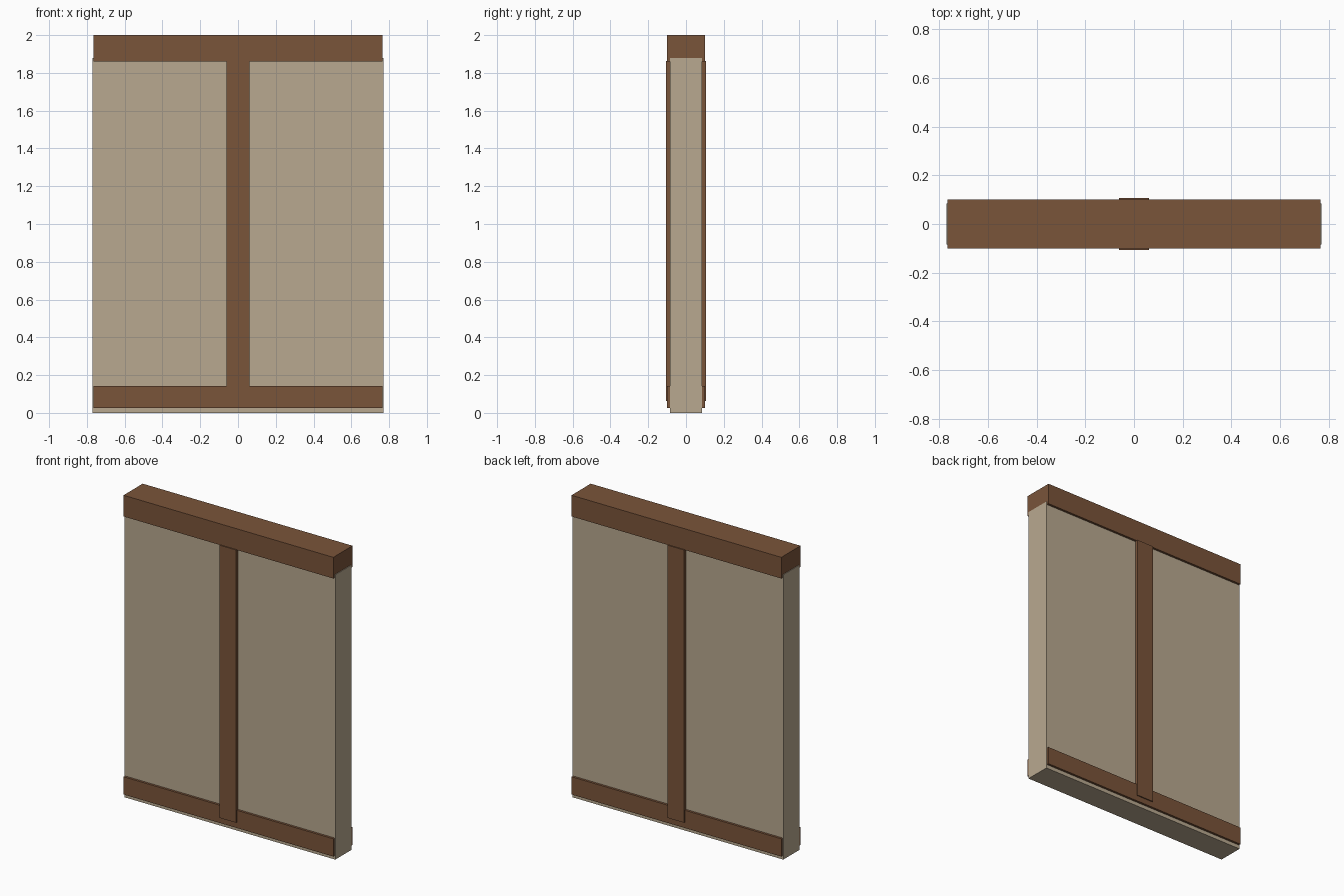
import bpy
import bmesh
from mathutils import Matrix, Vector

if "Cube" in bpy.data.objects:
    bpy.data.objects.remove(bpy.data.objects["Cube"])


def make_material(name, rgb):
    mat = bpy.data.materials.new(name)
    mat.diffuse_color = (*rgb, 1.0)
    mat.use_nodes = True
    mat.node_tree.nodes["Principled BSDF"].inputs["Base Color"].default_value = mat.diffuse_color
    return mat


plaster = make_material("beige plaster", (0.485, 0.397, 0.279))
wood = make_material("brown wood", (0.195, 0.089, 0.042))


def box(name, low, high, mat):
    """Flat-sided box between two opposite corners."""
    low, high = Vector(low), Vector(high)
    bm = bmesh.new()
    bmesh.ops.create_cube(bm, size=1.0, matrix=Matrix.Translation((low + high) / 2)
                          @ Matrix.Diagonal((*(high - low), 1.0)))
    mesh = bpy.data.meshes.new(name)
    bm.to_mesh(mesh)
    bm.free()
    mesh.materials.append(mat)
    obj = bpy.data.objects.new(name, mesh)
    bpy.context.collection.objects.link(obj)
    return obj


# Plaster wall slab
box("wall_panel", (-0.77, -0.085, 0.0), (0.77, 0.085, 1.88), plaster)

# Horizontal timbers running through the wall
box("top_beam", (-0.766, -0.1, 1.86), (0.766, 0.1, 2.0), wood)
box("bottom_rail", (-0.766, -0.1, 0.025), (0.766, 0.1, 0.142), wood)

# Central upright, proud of the rails on both faces
box("center_post", (-0.061, -0.107, 0.062), (0.061, 0.107, 1.862), wood)
